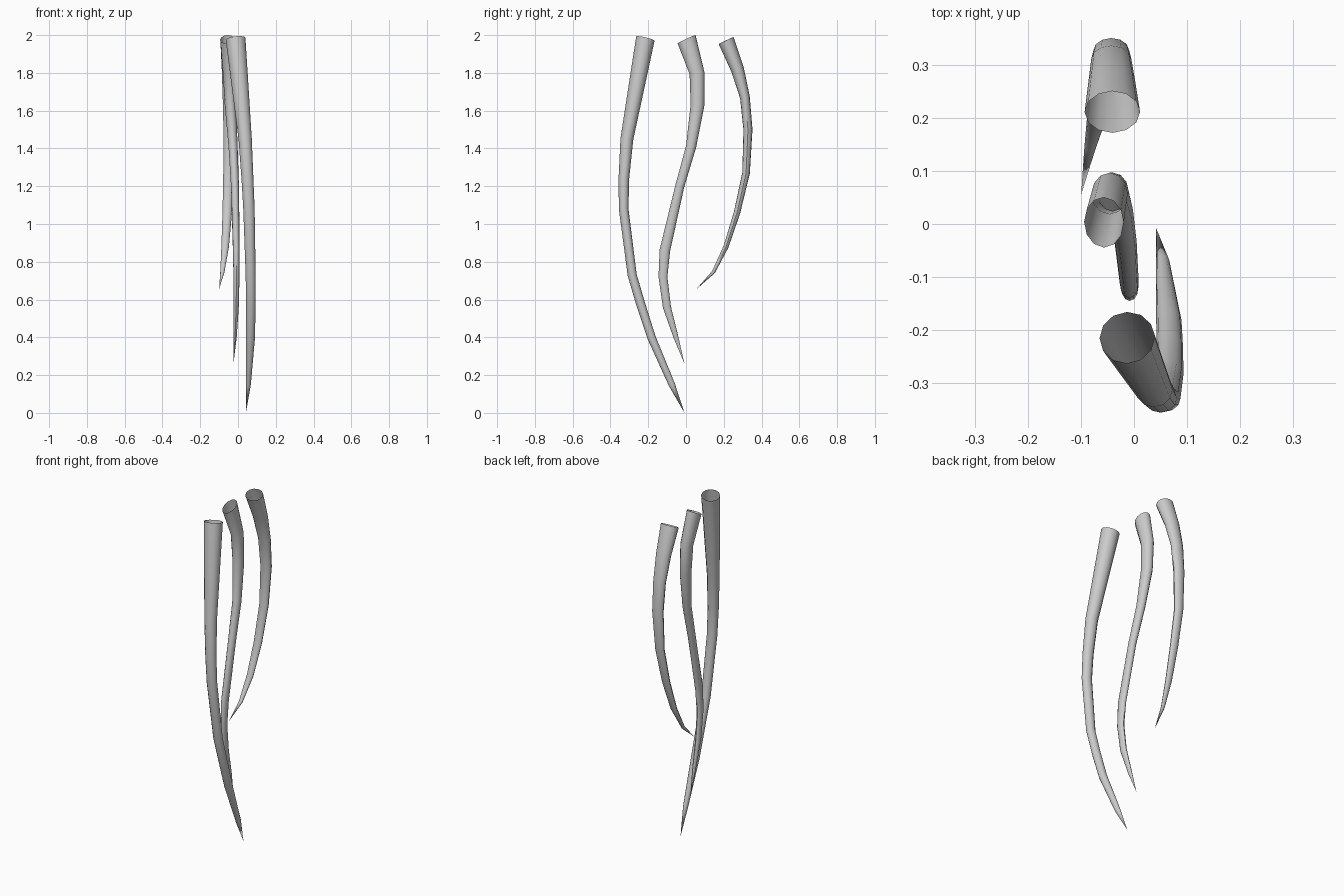
import bpy, bmesh, math
from mathutils import Vector

if "Cube" in bpy.data.objects:
    bpy.data.objects.remove(bpy.data.objects["Cube"])


def strand(name, rows, tip, sides=12):
    """Tapered open-topped tube; rows = (x, y, z, width across x, width across depth)."""
    pts = [Vector(r[:3]) for r in rows] + [Vector(tip)]
    n = len(rows)
    tans = [None] * n
    for i in range(1, n):
        tans[i] = ((pts[i] - pts[i - 1]).normalized() + (pts[i + 1] - pts[i]).normalized()).normalized()
    tans[0] = (2 * (pts[1] - pts[0]).normalized() - tans[1]).normalized()
    bm = bmesh.new()
    rings = []
    for p, t, r in zip(pts, tans, rows):
        u = Vector((1, 0, 0))
        u = (u - t * u.dot(t)).normalized()
        v = t.cross(u)
        ring = []
        for k in range(sides):
            a = 2 * math.pi * k / sides
            ring.append(bm.verts.new(p + u * math.cos(a) * r[3] / 2 + v * math.sin(a) * r[4] / 2))
        rings.append(ring)
    end = bm.verts.new(pts[-1])
    for k in range(sides):
        j = (k + 1) % sides
        for a, b in zip(rings, rings[1:]):
            bm.faces.new((a[k], a[j], b[j], b[k]))
        bm.faces.new((rings[-1][k], rings[-1][j], end))
    bmesh.ops.recalc_face_normals(bm, faces=bm.faces)
    mesh = bpy.data.meshes.new(name)
    bm.to_mesh(mesh)
    bm.free()
    ob = bpy.data.objects.new(name, mesh)
    bpy.context.collection.objects.link(ob)
    bpy.ops.object.select_all(action='DESELECT')
    bpy.context.view_layer.objects.active = ob
    ob.select_set(True)
    bpy.ops.object.shade_smooth_by_angle(angle=math.radians(40))


# Long front strand
strand("front_strand", [
    (-.013, -.215, 1.982, .105, .100), (.038, -.313, 1.45, .070, .068),
    (.050, -.329, 1.24, .063, .056), (.058, -.330, 1.08, .060, .051),
    (.067, -.285, .73, .053, .048), (.068, -.238, .57, .050, .048),
    (.066, -.183, .40, .048, .045), (.055, -.075, .15, .026, .034)],
    (.042, -.008, 0))

# S-shaped middle strand
strand("middle_strand", [
    (-.057, .003, 1.978, .075, .105), (-.046, .058, 1.80, .068, .079),
    (-.040, .061, 1.63, .060, .073), (-.026, .027, 1.41, .048, .054),
    (-.016, -.033, 1.20, .042, .048), (-.009, -.112, .86, .036, .056),
    (-.008, -.122, .72, .032, .047), (-.010, -.101, .56, .028, .043),
    (-.016, -.053, .40, .018, .026)],
    (-.024, -.008, .26))

# Short curved back strand
strand("back_strand", [
    (-.041, .212, 1.972, .105, .087), (-.042, .272, 1.82, .088, .070),
    (-.043, .312, 1.67, .076, .052), (-.043, .328, 1.50, .068, .048),
    (-.050, .318, 1.27, .056, .040), (-.057, .270, 1.06, .050, .034),
    (-.068, .212, .88, .040, .027), (-.083, .145, .745, .022, .018)],
    (-.100, .056, .656))
